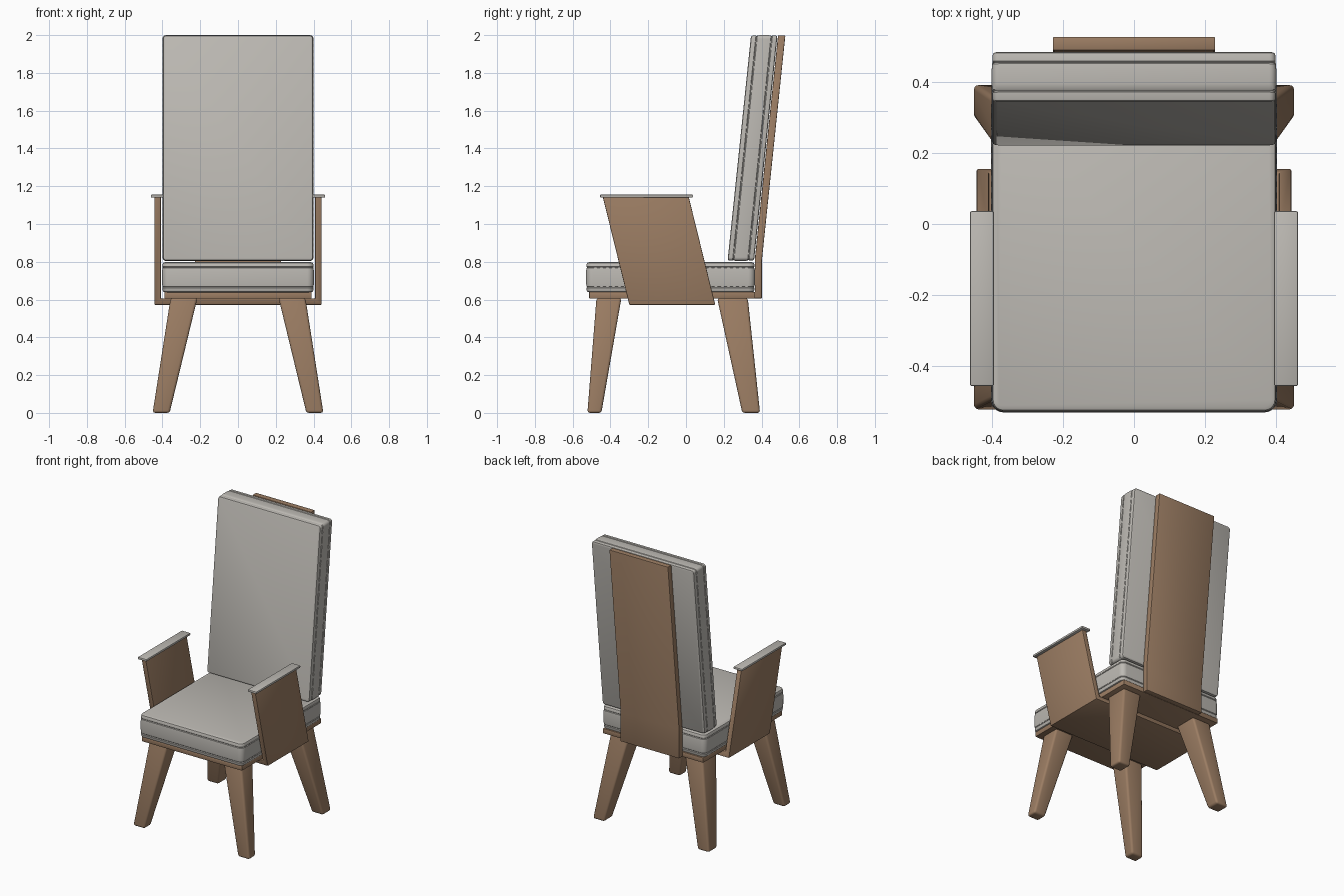
import bpy, bmesh, math

if "Cube" in bpy.data.objects:
    bpy.data.objects.remove(bpy.data.objects["Cube"])


def material(name, rgb):
    m = bpy.data.materials.new(name)
    m.diffuse_color = (*rgb, 1)
    m.use_nodes = True
    m.node_tree.nodes["Principled BSDF"].inputs["Base Color"].default_value = m.diffuse_color
    return m


WOOD = material("brown wood", (0.33, 0.205, 0.125))
FABRIC = material("warm grey fabric", (0.51, 0.49, 0.455))


def finish(bm, name, mat, bevel=0.0, segments=2, angle=35):
    bmesh.ops.recalc_face_normals(bm, faces=bm.faces)
    mesh = bpy.data.meshes.new(name)
    bm.to_mesh(mesh)
    bm.free()
    mesh.materials.append(mat)
    ob = bpy.data.objects.new(name, mesh)
    bpy.context.collection.objects.link(ob)
    bpy.ops.object.select_all(action='DESELECT')
    ob.select_set(True)
    bpy.context.view_layer.objects.active = ob
    if bevel:
        mod = ob.modifiers.new("bevel", 'BEVEL')
        mod.width, mod.segments = bevel, segments
        mod.limit_method = 'ANGLE'
        bpy.ops.object.modifier_apply(modifier=mod.name)
    bpy.ops.object.shade_smooth_by_angle(angle=math.radians(angle))
    return ob


def loft(rings):
    """Skin a list of equal-length closed rings and cap both ends."""
    bm = bmesh.new()
    vs = [[bm.verts.new(p) for p in ring] for ring in rings]
    n = len(vs[0])
    for a, b in zip(vs, vs[1:]):
        for i in range(n):
            j = (i + 1) % n
            bm.faces.new((a[i], a[j], b[j], b[i]))
    bm.faces.new(vs[0])
    bm.faces.new(vs[-1])
    return bm


def rect(x0, x1, y0, y1, z):
    return [(x0, y0, z), (x1, y0, z), (x1, y1, z), (x0, y1, z)]


def rounded_rect(hw, hh, r, n=5):
    pts = []
    for k, (sx, sy) in enumerate(((1, 1), (-1, 1), (-1, -1), (1, -1))):
        for i in range(n + 1):
            a = math.pi / 2 * (k + i / n)
            pts.append((sx * (hw - r) + r * math.cos(a), sy * (hh - r) + r * math.sin(a)))
    return pts


def cushion(name, hw, hh, r, profile, place):
    rings = [[place(u, v, w) for u, v in rounded_rect(hw - d, hh - d, max(r - d, 0.006))]
             for w, d in profile]
    return finish(loft(rings), name, FABRIC)


def sided_profile(t, seam, edge):
    """Rounded edges, a shallow groove at each seam and a slightly full middle."""
    half = [(0, edge), (edge * 0.25, edge * 0.4), (edge * 0.65, edge * 0.1 + 0.002),
            (seam - 0.004, 0.002), (seam, 0.006), (seam + 0.004, 0.002), (seam + 0.02, 0)]
    return half + [(t - w, d) for w, d in reversed(half)]


def lean(z):
    return 0.22 + (z - 0.805) * 0.104


# Seat cushion and leaning back cushion
cushion("seat_cushion", 0.402, 0.447, 0.035, sided_profile(0.16, 0.028, 0.016),
        lambda u, v, w: (u, v - 0.082, 0.638 + w))
cushion("back_cushion", 0.4, 0.598, 0.02, sided_profile(0.14, 0.03, 0.012),
        lambda u, v, w: (u, lean(v + 1.402) + w, v + 1.402))

# Stitches along the side seams of both cushions
bm = bmesh.new()


def stitch(p, size):
    made = bmesh.ops.create_cube(bm, size=1)["verts"]
    bmesh.ops.scale(bm, verts=made, vec=size)
    bmesh.ops.translate(bm, verts=made, vec=p)


for s in (-1, 1):
    for i in range(36):
        z = 0.84 + i * 0.032
        for w in (0.03, 0.11):
            stitch((s * 0.395, lean(z) + w, z), (0.008, 0.004, 0.016))
    for i in range(26):
        for z in (0.666, 0.77):
            stitch((s * 0.397, -0.48 + i * 0.032, z), (0.008, 0.016, 0.004))
finish(bm, "side_stitches", FABRIC)

# Seat board
finish(loft([rect(-0.39, 0.39, -0.513, 0.366, 0.605), rect(-0.39, 0.39, -0.513, 0.366, 0.64)]),
       "seat_board", WOOD, 0.004)

# Back board: upright at the seat, then leaning with the cushion
side = [(0.364, 0.606), (0.402, 0.606), (0.402, 0.81), (0.526, 1.998), (0.487, 1.998), (0.364, 0.81)]
finish(loft([[(x, y, z) for y, z in side] for x in (-0.228, 0.228)]), "back_board", WOOD, 0.004)

# U-shaped arm frame, swept forward as it rises
u_shape = [(-0.442, 0.572), (0.442, 0.572), (0.442, 1.142), (0.408, 1.142),
           (0.408, 0.606), (-0.408, 0.606), (-0.408, 1.142), (-0.442, 1.142)]
finish(loft([[(x, y - (z - 0.572) * 0.246, z) for x, z in u_shape] for y in (-0.3, 0.155)]),
       "arm_frame", WOOD, 0.004)

# Arm pads and splayed tapered legs, on both sides
for s, tag in ((-1, "left"), (1, "right")):
    pad = (s * 0.393, s * 0.461, -0.455, 0.036)
    finish(loft([rect(*pad, 1.14), rect(*pad, 1.156)]), tag + "_arm_pad", FABRIC, 0.005)
    for end, foot, top in (("front", (-0.522, -0.448), (-0.474, -0.342)),
                           ("back", (0.298, 0.392), (0.165, 0.327))):
        finish(loft([rect(s * 0.452, s * 0.362, *foot, 0.0),
                     rect(s * 0.357, s * 0.215, *top, 0.608)]),
               f"{tag}_{end}_leg", WOOD, 0.014, 3)
